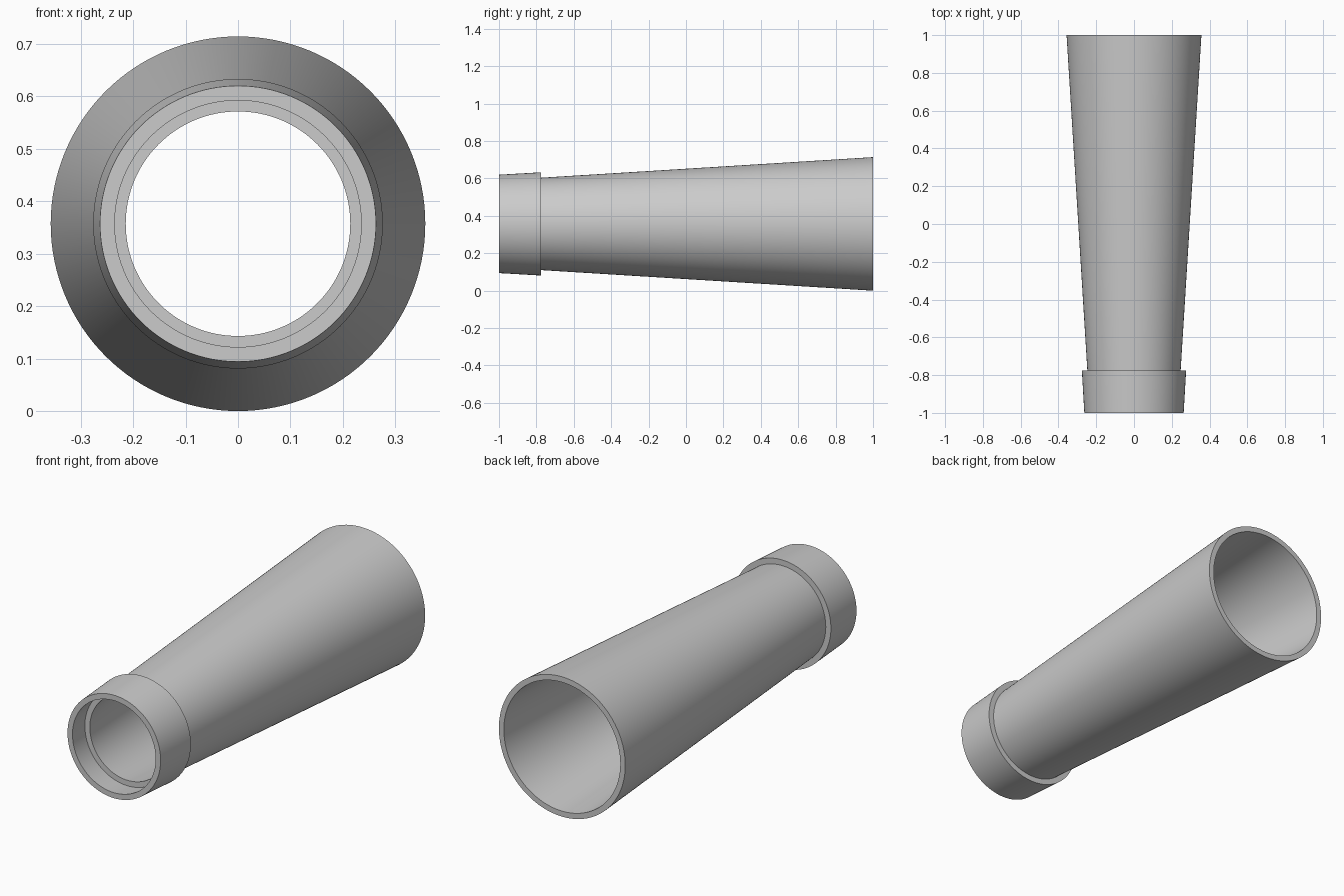
import bpy
import bmesh
import math
from mathutils import Matrix, Vector

SEGMENTS = 128
AXIS_HEIGHT = 0.357

cube = bpy.data.objects.get("Cube")
if cube:
    bpy.data.objects.remove(cube, do_unlink=True)

# Plain grey material
grey = bpy.data.materials.new("light_grey")
grey.use_nodes = True
colour = (0.6, 0.6, 0.6, 1.0)
grey.diffuse_color = colour
grey.node_tree.nodes["Principled BSDF"].inputs["Base Color"].default_value = colour


def lathe(name, profile):
    """Spin a closed (radius, y) profile around the lengthwise axis."""
    bm = bmesh.new()
    verts = [bm.verts.new((r, y, 0)) for r, y in profile]
    edges = [bm.edges.new((v, verts[i - 1])) for i, v in enumerate(verts)]
    bmesh.ops.spin(bm, geom=verts + edges, cent=(0, 0, 0), axis=(0, 1, 0),
                   angle=math.tau, steps=SEGMENTS, use_merge=True)
    bmesh.ops.remove_doubles(bm, verts=bm.verts, dist=0.0001)
    bmesh.ops.recalc_face_normals(bm, faces=bm.faces)
    bmesh.ops.transform(bm, matrix=Matrix.Translation(Vector((0, 0, AXIS_HEIGHT))),
                        verts=bm.verts)
    mesh = bpy.data.meshes.new(name)
    bm.to_mesh(mesh)
    bm.free()
    mesh.materials.append(grey)
    obj = bpy.data.objects.new(name, mesh)
    bpy.context.collection.objects.link(obj)
    bpy.ops.object.select_all(action="DESELECT")
    obj.select_set(True)
    bpy.context.view_layer.objects.active = obj
    bpy.ops.object.shade_smooth_by_angle(angle=math.radians(30))
    return obj


# Hollow tapered tube with a stepped socket collar at the narrow end
lathe("tapered_pipe_with_collar", [
    (0.263, -1.0),     # collar rim, outside
    (0.276, -0.775),   # collar shoulder
    (0.247, -0.775),   # tube meets collar
    (0.357, 1.0),      # wide end, outside
    (0.329, 1.0),      # wide end, inside
    (0.214, -0.89),    # bore at the step
    (0.242, -0.89),    # socket floor
    (0.235, -1.0),     # collar rim, inside
])
